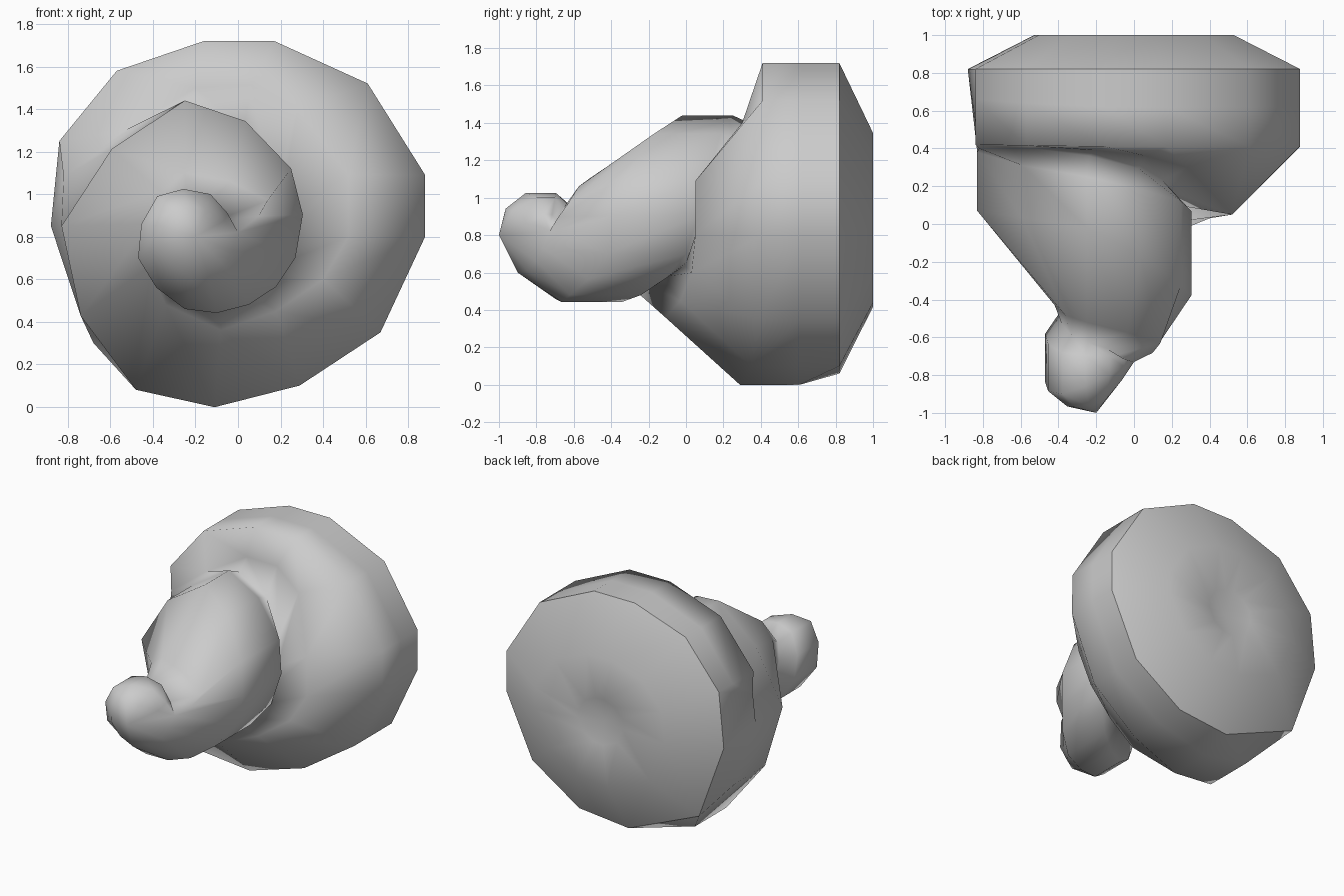
import bpy, bmesh, math

if "Cube" in bpy.data.objects:
    bpy.data.objects.remove(bpy.data.objects["Cube"])

# Outer rim of the coil, every second station: x, z, rear y, front y
RIM = [(-.84, 1.25, .66, .42), (-.16, 1.72, .62, .41), (.61, 1.52, .62, .41), (.88, .8, .62, .41),
       (.29, .1, .6, .35), (-.48, .08, .58, .22), (-.83, .85, .38, .07), (-.25, 1.44, .25, -.02),
       (.25, 1.12, .12, -.32), (.27, .7, .0, -.42), (.05, .48, -.24, -.62), (-.25, .46, -.44, -.7),
       (-.47, .7, -.58, -.84), (-.38, .99, -.68, -.9), (-.13, 1.0, -.7, -.8), (0, .82, -.73, -.73)]
# Front crest of the coil, where the next turn grows out: x, z, y
CREST = [(-.82, 1.08, .4), (-.2, 1.5, .39), (.28, 1.4, .3), (.52, .8, .05),
         (.18, .45, -.03), (-.34, .48, -.2), (-.42, .86, -.43), (-.25, 1.1, -.52),
         (.14, .97, -.63), (0, .82, -.73), (-.06, .66, -.8), (-.22, .6, -.9),
         (-.36, .76, -.95), (-.31, .92, -.97), (-.15, .93, -.93), (0, .82, -.73)]
TURN = 12


def smooth_path(pts):
    """Insert a Catmull-Rom midpoint between neighbouring points."""
    out = []
    for i in range(len(pts) - 1):
        a, b, c, d = pts[max(i - 1, 0)], pts[i], pts[i + 1], pts[min(i + 2, len(pts) - 1)]
        out += [b, tuple((9 * (q + r) - p - s) / 16 for p, q, r, s in zip(a, b, c, d))]
    return out + [pts[-1]]


rim, crest = smooth_path(RIM), smooth_path(CREST)
# Corners of the big turn that stand out from the smooth path
for k, (x, z) in {1: (-.57, 1.58), 3: (.17, 1.72), 5: (.88, 1.09), 7: (.67, .35)}.items():
    rim[k] = (x, z) + rim[k][2:]
crest[5], crest[7], crest[9] = (.52, 1.09, .05), (.4, .6, .03), (-.08, .36, -.11)
bm = bmesh.new()
last = len(rim) - 1

# Back edge, base ring and dished base centre
outline = [(x, max(z, .06)) for x, z, _, _ in rim[:10]] + [(-.68, .3), (-.88, .85)]


def ring(sx, sz, y):
    return [bm.verts.new((x * sx, y, .87 + (z - .87) * sz)) for x, z in outline]


back, base, dish = ring(1, 1, .82), ring(.6, .56, 1.0), ring(.2, .2, .99)
hub = bm.verts.new((0, .94, .87))
for k in range(TURN):
    n = (k + 1) % TURN
    bm.faces.new((back[k], back[n], base[n], base[k]))
    bm.faces.new((base[k], base[n], dish[n], dish[k]))
    bm.faces.new((dish[k], dish[n], hub))

# Coil rows: each later turn starts on the crest behind it and dips into a groove
front = [bm.verts.new((x, y, z)) for x, z, y in crest[:-1]]
front.append(front[last - TURN])
rows = []
for k, (x, z, y0, y1) in enumerate(rim):
    start = back[k] if k < TURN else front[k - TURN]
    if k == last:
        rows.append([start] * 5)
        continue
    mid, edge = bm.verts.new((x, y0, z)), bm.verts.new((x, y1, z))
    groove = start
    if k > TURN + 1:
        cx, cz = (-.1, .82) if k < 22 else (-.2, .8)
        s = .92 if k < 16 else .72
        groove = bm.verts.new((cx + (x - cx) * s, y0 + .11 * min(1, (last - k) / 5),
                               cz + (z - cz) * s))
    rows.append([start, groove, mid, edge, front[k]])
for r, s in zip(rows, rows[1:]):
    for j in range(4):
        loop = list(dict.fromkeys((r[j], s[j], s[j + 1], r[j + 1])))
        if len(loop) > 2:
            bm.faces.new(loop)

# Start of the coil and rounded tip
bm.faces.new([back[TURN - 1]] + list(dict.fromkeys(rows[0])))
tip = bm.verts.new((-.2, -1, .8))
for k in range(last - TURN, last):
    bm.faces.new((front[k], front[k + 1], tip))

# Smooth everywhere except the base edge
bmesh.ops.recalc_face_normals(bm, faces=bm.faces)
for f in bm.faces:
    f.smooth = True
for k in range(TURN):
    bm.edges.get((back[k], back[(k + 1) % TURN])).smooth = False

mesh = bpy.data.meshes.new("spiral_shell")
bm.to_mesh(mesh)
bm.free()
shell = bpy.data.objects.new("spiral_shell", mesh)
bpy.context.collection.objects.link(shell)
